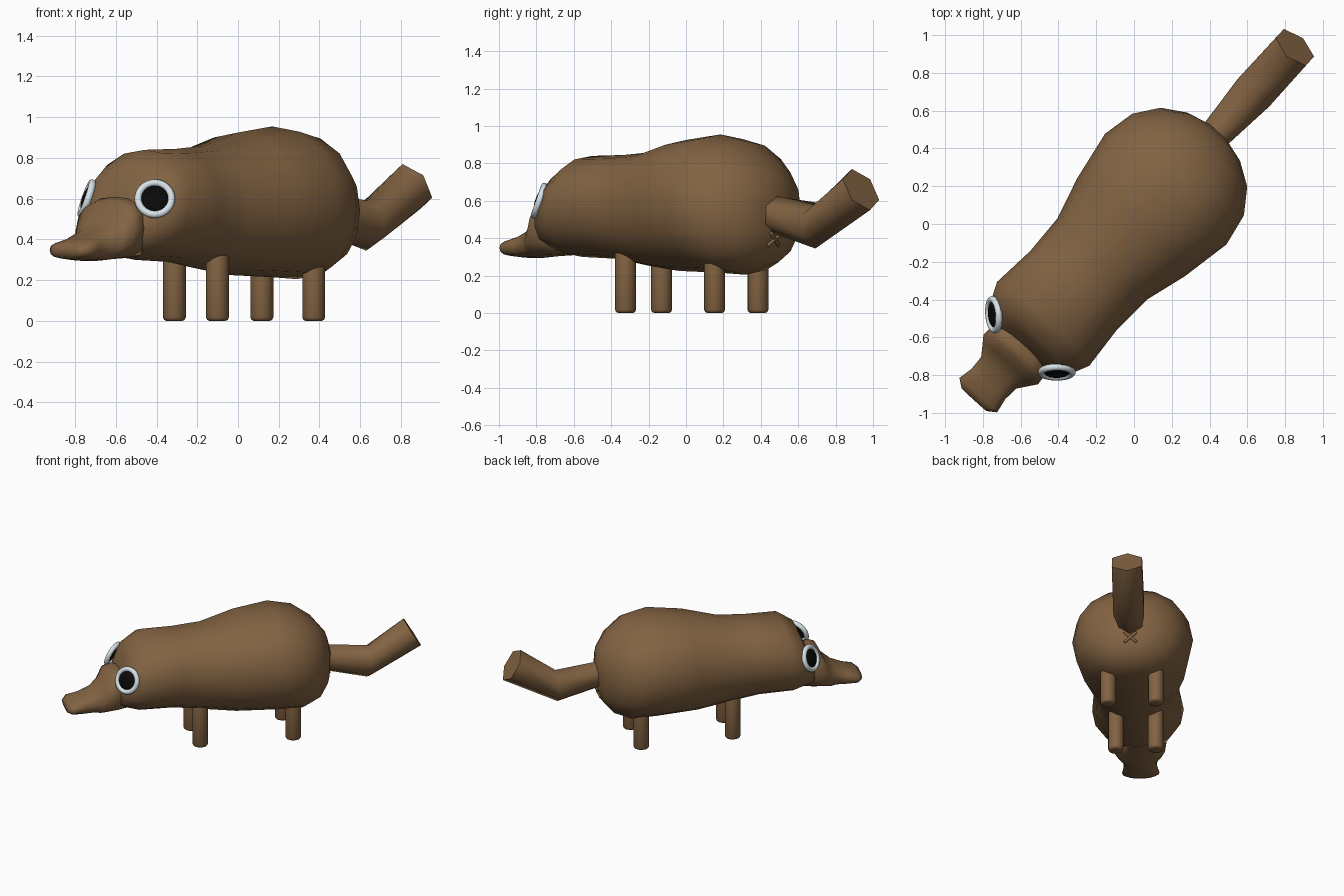
import bpy, bmesh, math
from mathutils import Vector, Matrix

cube = bpy.data.objects.get("Cube")
if cube:
    bpy.data.objects.remove(cube, do_unlink=True)

# The animal stands diagonally: u runs from nose to tail, v across the body
HEADING = math.radians(47.7)
U = Vector((math.cos(HEADING), math.sin(HEADING), 0))
V = Vector((math.sin(HEADING), -math.cos(HEADING), 0))
Z = Vector((0, 0, 1))


def place(u, v, z):
    return U * u + V * v + Z * z


def material(name, colour, rough=0.8):
    m = bpy.data.materials.new(name)
    m.use_nodes = True
    m.diffuse_color = (*colour, 1)
    bsdf = m.node_tree.nodes["Principled BSDF"]
    bsdf.inputs["Base Color"].default_value = (*colour, 1)
    bsdf.inputs["Roughness"].default_value = rough
    return m


BROWN = material("brown fur", (0.225, 0.125, 0.055))
WHITE = material("eye white", (0.68, 0.76, 0.80))
BLACK = material("pupil black", (0.003, 0.003, 0.003))


def finish(bm, name, mat, angle):
    bmesh.ops.recalc_face_normals(bm, faces=bm.faces)
    mesh = bpy.data.meshes.new(name)
    bm.to_mesh(mesh)
    bm.free()
    mesh.materials.append(mat)
    obj = bpy.data.objects.new(name, mesh)
    bpy.context.collection.objects.link(obj)
    bpy.ops.object.select_all(action="DESELECT")
    obj.select_set(True)
    bpy.context.view_layer.objects.active = obj
    bpy.ops.object.shade_smooth_by_angle(angle=math.radians(angle))
    return obj


def loft(name, rings, sides, angle, power=1.0):
    """Skin rings given as (u top, z top, u bottom, z bottom, half width)."""
    bm = bmesh.new()
    loops = []
    for ut, zt, ub, zb, w in rings:
        loop = []
        for i in range(sides):
            a = math.tau * i / sides
            c, s = math.cos(a), math.sin(a)
            c = math.copysign(abs(c) ** power, c)
            s = math.copysign(abs(s) ** power, s)
            t = (1 + c) / 2
            loop.append(bm.verts.new(place(ub + (ut - ub) * t, w * s, zb + (zt - zb) * t)))
        loops.append(loop)
    for a, b in zip(loops, loops[1:]):
        for i in range(sides):
            j = (i + 1) % sides
            bm.faces.new((a[i], a[j], b[j], b[i]))
    bm.faces.new(loops[0])
    bm.faces.new(loops[-1])
    return finish(bm, name, BROWN, angle)


def frame(origin, normal):
    """Matrix at origin whose local z axis follows normal."""
    return Matrix.Translation(origin) @ normal.to_track_quat("Z", "Y").to_matrix().to_4x4()


def rod(name, start, end, radius, sides, bevel):
    bm = bmesh.new()
    axis = end - start
    bmesh.ops.create_cone(bm, cap_ends=True, segments=sides, radius1=radius, radius2=radius,
                          depth=axis.length, matrix=frame((start + end) / 2, axis))
    rims = [e for e in bm.edges if any(len(f.verts) > 4 for f in e.link_faces)]
    bmesh.ops.bevel(bm, geom=rims, offset=bevel, segments=2, affect="EDGES", profile=0.5)
    finish(bm, name, BROWN, 50)


def turned(name, profile, matrix, mat, sides=32):
    """Spin a (radius, height) profile round the local z axis."""
    bm = bmesh.new()
    verts = [bm.verts.new((r, 0, h)) for r, h in profile]
    edges = [bm.edges.new(p) for p in zip(verts, verts[1:])]
    bmesh.ops.spin(bm, geom=verts + edges, cent=(0, 0, 0), axis=(0, 0, 1),
                   angle=math.tau, steps=sides, use_duplicate=False)
    bmesh.ops.remove_doubles(bm, verts=bm.verts, dist=0.0005)
    bm.transform(matrix)
    finish(bm, name, mat, 40)


# Head and body in one smooth skin
loft("body", [
    (-0.83, 0.68, -0.94, 0.43, 0.15),
    (-0.79, 0.77, -0.90, 0.34, 0.27),
    (-0.68, 0.84, -0.75, 0.30, 0.33),
    (-0.45, 0.845, -0.50, 0.29, 0.31),
    (-0.25, 0.86, -0.25, 0.25, 0.32),
    (0.00, 0.925, -0.05, 0.225, 0.385),
    (0.25, 0.955, 0.25, 0.215, 0.435),
    (0.42, 0.92, 0.43, 0.205, 0.40),
    (0.55, 0.83, 0.55, 0.25, 0.31),
    (0.63, 0.73, 0.62, 0.33, 0.19),
    (0.66, 0.62, 0.65, 0.42, 0.08)], 16, 80, 0.92)

# Bill with a raised shield where it meets the face
loft("bill", [
    (-0.78, 0.57, -0.80, 0.31, 0.14),
    (-0.90, 0.61, -0.90, 0.305, 0.19),
    (-0.95, 0.59, -0.99, 0.30, 0.195),
    (-0.99, 0.51, -1.03, 0.295, 0.165),
    (-1.06, 0.455, -1.07, 0.295, 0.125),
    (-1.15, 0.415, -1.14, 0.295, 0.12),
    (-1.225, 0.39, -1.225, 0.305, 0.135),
    (-1.26, 0.365, -1.255, 0.315, 0.09)], 16, 70, 0.75)

# Six-sided bent tail
loft("tail", [
    (0.60, 0.63, 0.58, 0.44, 0.09),
    (0.95, 0.59, 0.935, 0.345, 0.128),
    (1.20, 0.77, 1.33, 0.55, 0.125)], 6, 65)

# Legs
for end, u, v in (("front", -0.307, 0.143), ("back", 0.363, 0.172)):
    for side, s in (("left", 1), ("right", -1)):
        rod(f"{end}_{side}_leg", place(u, v * s, 0), place(u, v * s, 0.42), 0.056, 16, 0.018)

# Eyes: a rounded white ring around a domed black pupil
ring = [(0.064 + 0.018 * (1 + math.cos(a)), 0.018 * math.sin(a))
        for a in (math.tau * i / 12 for i in range(13))]
dome = [(0.068 * math.cos(a), 0.022 * math.sin(a))
        for a in (math.pi / 2 * i / 6 for i in range(7))]
for side, s in (("left", 1), ("right", -1)):
    normal = (U * -0.70 + V * 0.64 * s + Z * 0.33).normalized()
    at = frame(place(-0.855, 0.226 * s, 0.60), normal)
    turned(f"{side}_eye_white", ring, at, WHITE)
    turned(f"{side}_pupil", dome, at, BLACK)

# Small crossed mark under the tail
for name, s in (("cross_bar_a", 1), ("cross_bar_b", -1)):
    rod(name, place(0.63, -0.045 * s, 0.36), place(0.655, 0.045 * s, 0.43), 0.010, 8, 0.004)
